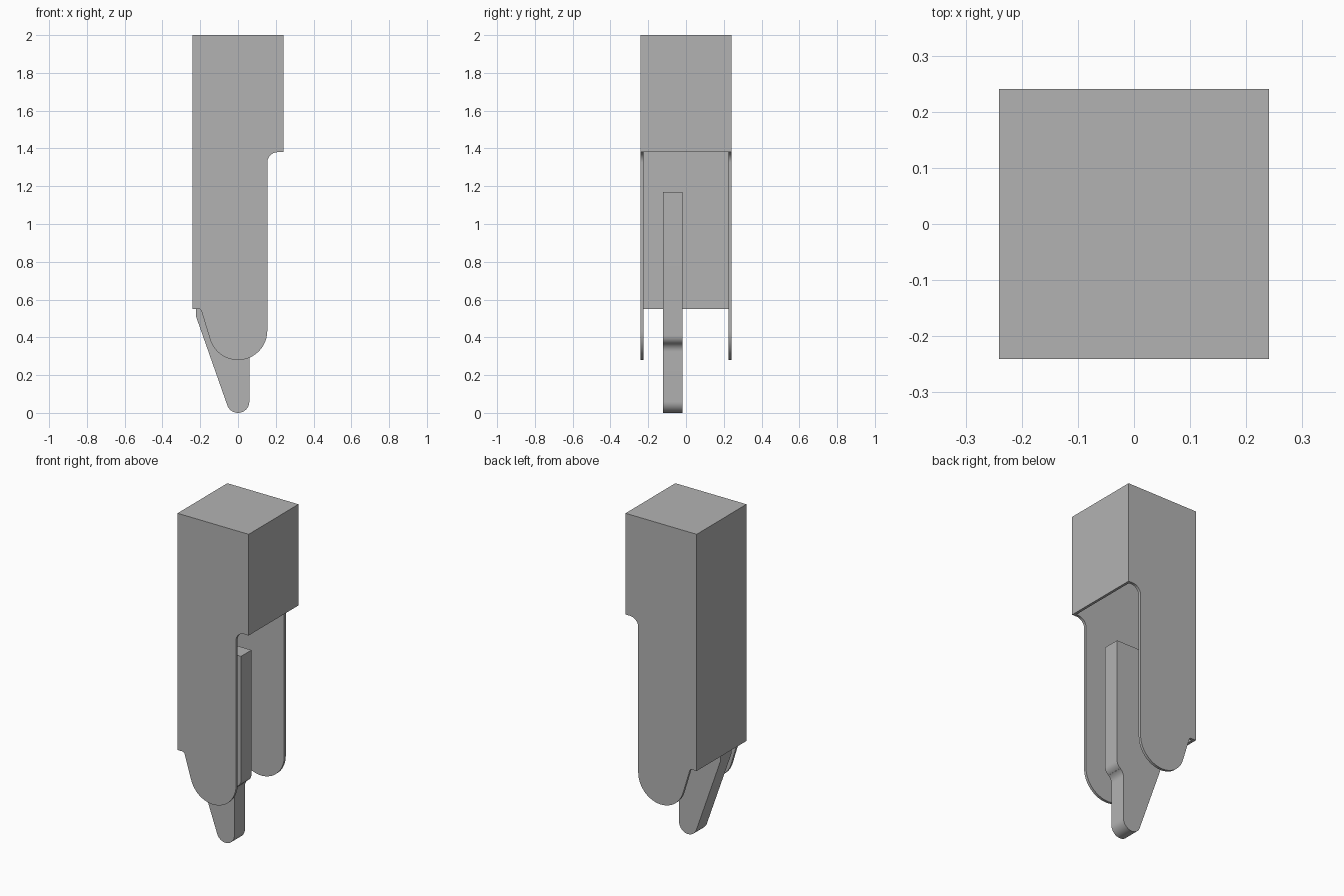
import bpy
import bmesh
from math import sin, cos, radians

if "Cube" in bpy.data.objects:
    bpy.data.objects.remove(bpy.data.objects["Cube"])

grey = bpy.data.materials.new("plain_grey")
grey.use_nodes = True
colour = (0.45, 0.45, 0.45, 1)
grey.diffuse_color = colour
grey.node_tree.nodes["Principled BSDF"].inputs["Base Color"].default_value = colour


def arc(cx, cz, r, start, end, steps=12):
    """Points on an arc in the xz plane, angles in degrees."""
    angles = [radians(start + (end - start) * i / steps) for i in range(steps + 1)]
    return [(cx + r * cos(a), cz + r * sin(a)) for a in angles]


def extrude(name, outline, y0, y1):
    """Extrude an xz outline from y0 to y1."""
    bm = bmesh.new()
    face = bm.faces.new([bm.verts.new((x, y0, z)) for x, z in outline])
    new = bmesh.ops.extrude_face_region(bm, geom=[face])["geom"]
    moved = [v for v in new if isinstance(v, bmesh.types.BMVert)]
    bmesh.ops.translate(bm, verts=moved, vec=(0, y1 - y0, 0))
    bmesh.ops.recalc_face_normals(bm, faces=bm.faces)
    mesh = bpy.data.meshes.new(name)
    bm.to_mesh(mesh)
    bm.free()
    mesh.materials.append(grey)
    obj = bpy.data.objects.new(name, mesh)
    bpy.context.collection.objects.link(obj)
    return obj


def select(obj):
    bpy.ops.object.select_all(action="DESELECT")
    obj.select_set(True)
    bpy.context.view_layer.objects.active = obj


half = 0.241
inner = half - 0.016

# Housing: side outline with rounded cheeks, hollowed from below
housing_outline = (
    [(-half, 2), (-half, 0.55)]
    + arc(-0.208, 0.535, 0.015, 90, 16, 5)
    + arc(0, 0.435, 0.155, 196, 360, 32)
    + arc(0.21, 1.325, 0.055, 180, 90, 12)
    + [(half, 1.38), (half, 2)]
)
housing = extrude("housing", housing_outline, -half, half)
cavity = extrude(
    "cavity_cutter",
    [(-inner, -0.2), (inner, -0.2), (inner, 1.984), (-inner, 1.984)],
    -inner, inner)
cavity.hide_render = True
cut = housing.modifiers.new("hollow", "BOOLEAN")
cut.operation = "DIFFERENCE"
cut.solver = "EXACT"
cut.object = cavity
select(housing)
bpy.ops.object.modifier_apply(modifier=cut.name)
bpy.data.objects.remove(cavity)

# Blade: flat key with a slanted back, round tip and stepped front edge
blade_outline = (
    [(-0.222, 1.17), (-0.222, 0.51)]
    + arc(0, 0.06, 0.06, 199, 360, 20)
    + arc(0.11, 0.325, 0.05, 180, 123, 8)
    + arc(0.055, 0.41, 0.05, -57, 0, 8)
    + [(0.105, 1.17)]
)
blade = extrude("blade", blade_outline, -0.121, -0.019)

for obj in (housing, blade):
    select(obj)
    bpy.ops.object.shade_smooth_by_angle(angle=radians(25))
